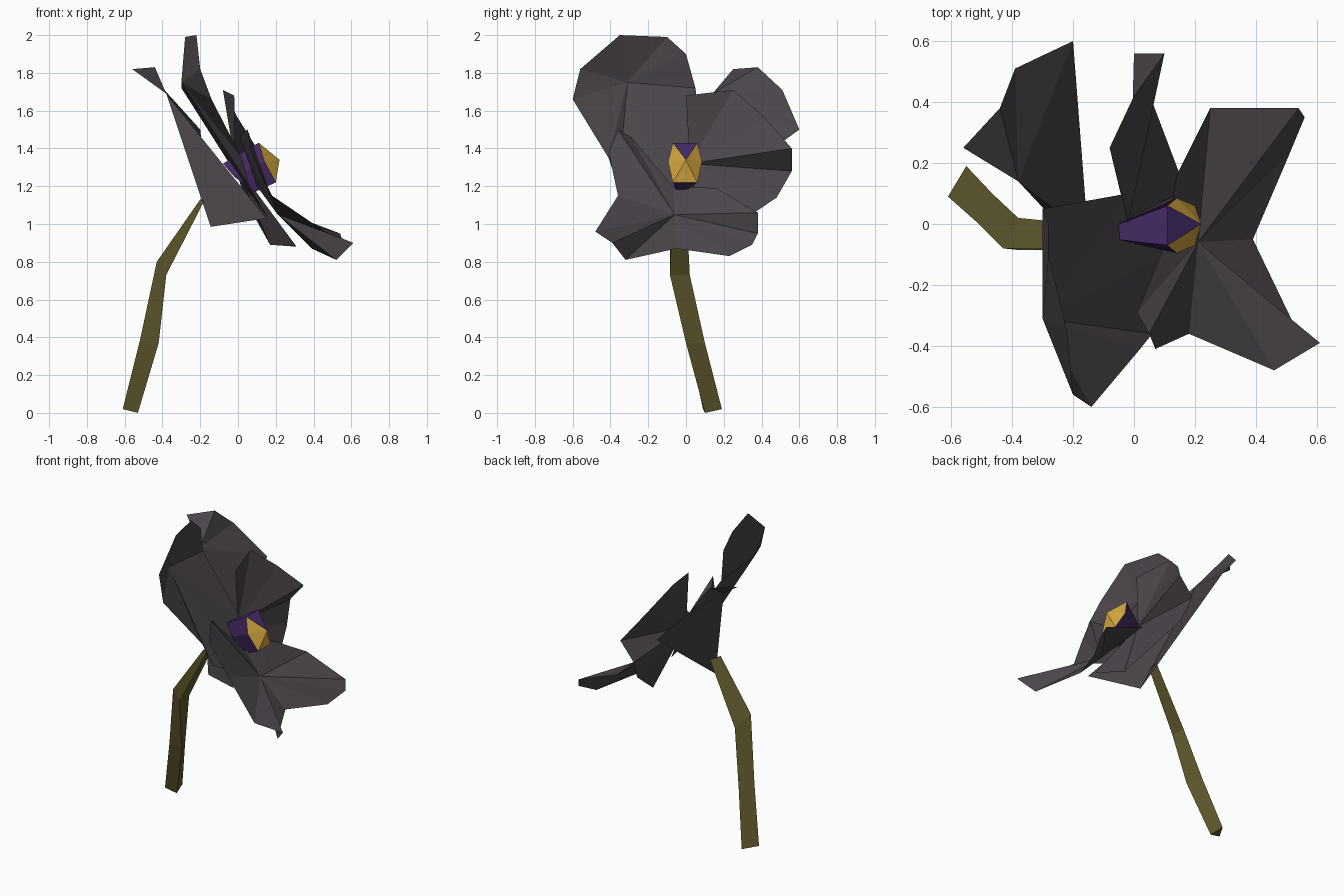
import bpy
import bmesh

cube = bpy.data.objects.get("Cube")
if cube:
    bpy.data.objects.remove(cube, do_unlink=True)


def material(name, colour):
    mat = bpy.data.materials.new(name)
    mat.use_nodes = True
    rgba = (*colour, 1)
    mat.diffuse_color = rgba
    shader = next(n for n in mat.node_tree.nodes if n.type == "BSDF_PRINCIPLED")
    shader.inputs["Base Color"].default_value = rgba
    return mat


petal_grey = material("petal grey", (.07, .06, .07))
stem_olive = material("stem olive", (.115, .1, .025))
heart_purple = material("heart purple", (.062, .024, .135))
heart_gold = material("heart gold", (.65, .38, .05))


def finish(name, bm, *materials, closed=False):
    """Turn a bmesh into a flat shaded object."""
    if closed:
        bmesh.ops.recalc_face_normals(bm, faces=bm.faces)
    mesh = bpy.data.meshes.new(name)
    bm.to_mesh(mesh)
    bm.free()
    for mat in materials:
        mesh.materials.append(mat)
    obj = bpy.data.objects.new(name, mesh)
    bpy.context.collection.objects.link(obj)
    return obj


def petal(name, hub, rim, full_fan=True):
    """A creased sheet: triangles fanning from a hub to the rim."""
    bm = bmesh.new()
    centre = bm.verts.new(hub)
    edge = [bm.verts.new(p) for p in rim]
    for i in range(0 if full_fan else 1, len(edge)):
        bm.faces.new((centre, edge[i - 1], edge[i]))
    bmesh.ops.recalc_face_normals(bm, faces=bm.faces)
    # the face side of the flower looks toward +x
    if sum(f.normal.x * f.calc_area() for f in bm.faces) < 0:
        bmesh.ops.reverse_faces(bm, faces=bm.faces)
    finish(name, bm, petal_grey)


def bridge(bm, rings):
    """Join successive rings with quads."""
    for low, high in zip(rings, rings[1:]):
        for i in range(len(low)):
            bm.faces.new((low[i - 1], low[i], high[i], high[i - 1]))


# Two tall petals at the back
petal("upper_right_petal", (-.3, -.31, 1.75), [
    (.16, -.07, 1.03), (-.02, .1, 1.28), (-.3, .05, 1.72), (-.28, 0, 1.9),
    (-.28, -.1, 1.99), (-.22, -.35, 2), (-.2, -.56, 1.82),
    (-.14, -.6, 1.66), (.02, -.41, 1.35), (.06, -.36, 1.2)])
petal("upper_left_petal", (-.38, .14, 1.69), [
    (-.56, .25, 1.82), (-.44, .38, 1.83), (-.39, .51, 1.71),
    (-.2, .6, 1.5), (-.145, -.11, .985), (.15, -.26, 1.03)], full_fan=False)

# Side petal with a pleat in its middle
petal("side_petal", (-.015, .02, 1.32), [
    (-.02, 0, 1.68), (-.08, .25, 1.71), (0, .42, 1.56), (.1, .56, 1.4),
    (0, .56, 1.28), (.03, .48, 1.14), (.17, .11, .89), (.31, 0, .88)],
    full_fan=False)

# Broad lower petal with three lobes
petal("lower_petal", (.21, -.06, 1.05), [
    (.01, -.29, 1.46), (.05, -.36, 1.5), (.07, -.41, 1.38),
    (.18, -.36, 1.15), (.46, -.48, .96), (.61, -.39, .9),
    (.52, -.32, .81), (.39, -.05, .87), (.51, .23, .83),
    (.56, .35, .89), (.54, .38, .95), (.25, .38, 1.06),
    (.14, .16, 1.19), (.1, -.07, 1.2)])

# Faceted heart: purple cone behind, gold front with one purple facet
bm = bmesh.new()
rings = []
for xs, zs, half, middle, shift in [
        ((-.08, -.02, .09), (1.32, 1.25, 1.17), .018, .03, -.03),
        ((.11, .14, .2), (1.43, 1.33, 1.22), .065, .09, -.005)]:
    profile = [(0, half), (1, middle), (2, half),
               (2, -half), (1, -middle), (0, -half)]
    rings.append([bm.verts.new((xs[k], y + shift, zs[k])) for k, y in profile])
bridge(bm, rings)
bm.faces.new(rings[0])
tip = bm.verts.new((.22, 0, 1.34))
front = rings[1]
for i in range(len(front)):
    face = bm.faces.new((tip, front[i - 1], front[i]))
    face.material_index = 0 if i == 0 else 1
finish("flower_heart", bm, heart_purple, heart_gold, closed=True)

# Bent three-sided stem, flattened where it meets the petals
bm = bmesh.new()
sections = [
    [(-.61, .09, .02), (-.55, .19, .02), (-.53, .1, 0)],
    [(-.52, .01, .38), (-.465, .1, .37), (-.42, 0, .37)],
    [(-.43, -.08, .8), (-.38, .02, .73), (-.38, -.085, .73)],
    [(-.2, -.085, 1.13), (-.18, 0, 1.13), (-.18, -.07, 1.12)]]
rings = [[bm.verts.new(p) for p in section] for section in sections]
bridge(bm, rings)
bm.faces.new(rings[0])
bm.faces.new(rings[-1])
finish("stem", bm, stem_olive, closed=True)
